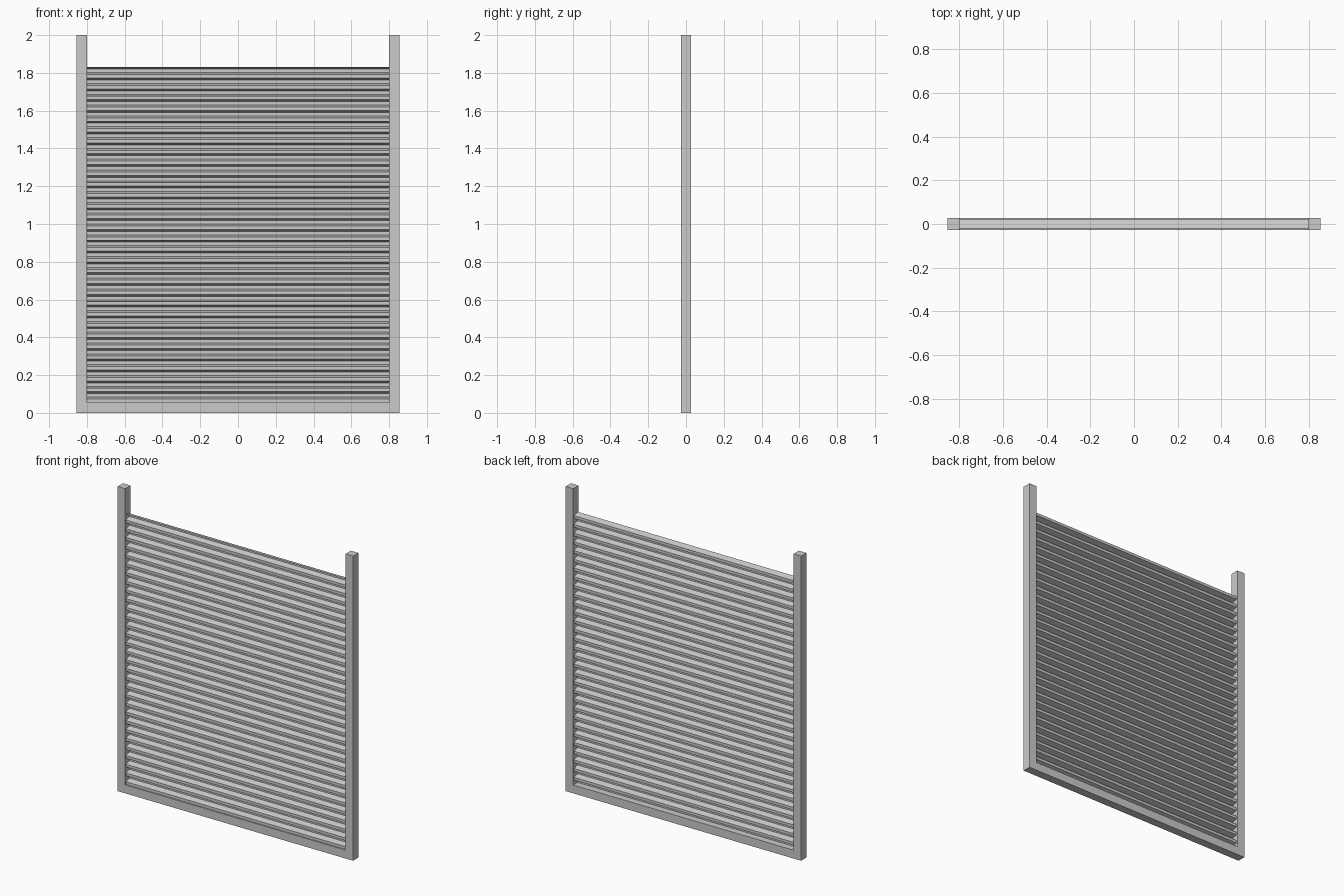
import bpy, bmesh

if "Cube" in bpy.data.objects:
    bpy.data.objects.remove(bpy.data.objects["Cube"])


def extrude_profile(name, points, direction):
    """Make a closed solid by extruding a planar outline along direction."""
    bm = bmesh.new()
    face = bm.faces.new([bm.verts.new(p) for p in points])
    result = bmesh.ops.extrude_face_region(bm, geom=[face])
    moved = [v for v in result["geom"] if isinstance(v, bmesh.types.BMVert)]
    bmesh.ops.translate(bm, verts=moved, vec=direction)
    bmesh.ops.recalc_face_normals(bm, faces=bm.faces)
    mesh = bpy.data.meshes.new(name)
    bm.to_mesh(mesh)
    bm.free()
    obj = bpy.data.objects.new(name, mesh)
    bpy.context.collection.objects.link(obj)
    return obj


OUT, INN, BAR, HALF = 0.855, 0.80, 0.055, 0.0275

# U-shaped frame: two guide posts joined by a bottom bar
outline = [(-OUT, 0), (OUT, 0), (OUT, 2), (INN, 2), (INN, BAR),
           (-INN, BAR), (-INN, 2), (-OUT, 2)]
extrude_profile("frame", [(x, -HALF, z) for x, z in outline], (0, 2 * HALF, 0))

# Horizontally ribbed panel: trapezoid corrugation with a thin wall
RIBS, TOP, DEPTH, WALL = 31, 1.83, 0.018, 0.003
pitch = (TOP - BAR) / RIBS
flat, slope = pitch * 0.32, pitch * 0.18
centre = []
for i in range(RIBS):
    z = BAR + i * pitch
    centre += [(-DEPTH, z), (-DEPTH, z + flat),
               (DEPTH, z + flat + slope), (DEPTH, z + 2 * flat + slope)]
centre.append((-DEPTH, TOP))
front = [(-INN, y - WALL / 2, z) for y, z in centre]
back = [(-INN, y + WALL / 2, z) for y, z in reversed(centre)]
extrude_profile("ribbed_panel", front + back, (2 * INN, 0, 0))
